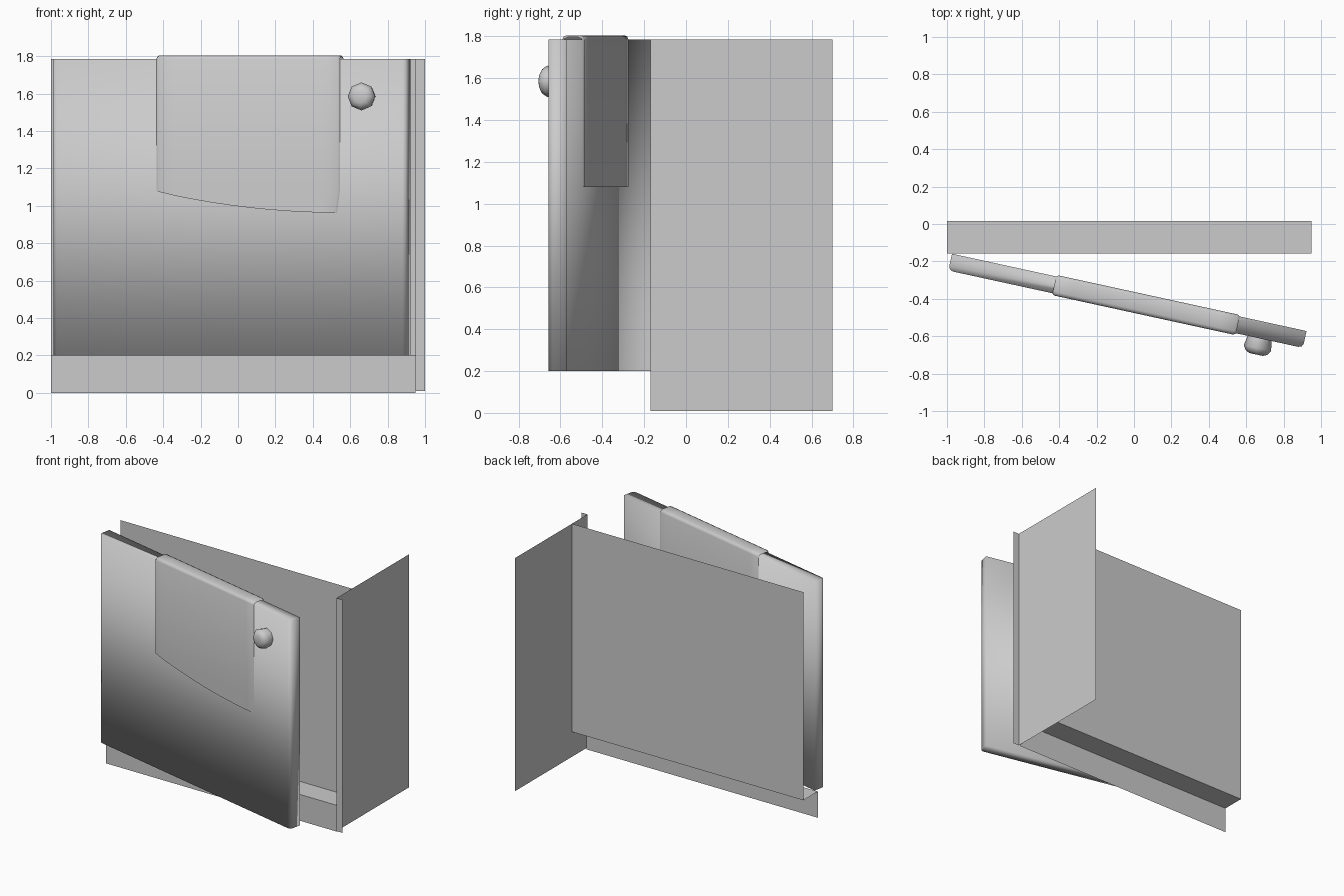
import bpy, bmesh, math
from mathutils import Vector

if "Cube" in bpy.data.objects:
    bpy.data.objects.remove(bpy.data.objects["Cube"])

ANGLE = math.radians(12.3)          # how far the door is swung open
HINGE = Vector((-0.973, -0.159, 0))
ALONG = Vector((math.cos(ANGLE), -math.sin(ANGLE), 0))
OUT = Vector((-math.sin(ANGLE), -math.cos(ANGLE), 0))
TOP = 1.785


def door_space(u, v, z):
    """Distance along the door, depth out of its back face, height."""
    return HINGE + ALONG * u + OUT * v + Vector((0, 0, z))


def loft(name, rows, closed=False, caps=False, smooth=None):
    """Skin quads between equal rows of points."""
    bm = bmesh.new()
    grid = [[bm.verts.new(p) for p in row] for row in rows]
    n = len(rows[0])
    for a, b in zip(grid, grid[1:]):
        for i in range(n if closed else n - 1):
            j = (i + 1) % n
            bm.faces.new((a[i], a[j], b[j], b[i]))
    if caps:
        bm.faces.new(grid[0])
        bm.faces.new(grid[-1])
    bmesh.ops.recalc_face_normals(bm, faces=bm.faces)
    mesh = bpy.data.meshes.new(name)
    bm.to_mesh(mesh)
    bm.free()
    obj = bpy.data.objects.new(name, mesh)
    bpy.context.collection.objects.link(obj)
    if smooth:
        bpy.ops.object.select_all(action='DESELECT')
        obj.select_set(True)
        bpy.context.view_layer.objects.active = obj
        bpy.ops.object.shade_smooth_by_angle(angle=math.radians(smooth))
    return obj


# Cabinet sheet: toe board, floor and back panel folded from one profile
fold = [(-0.158, 0.0), (-0.158, 0.2), (0.017, 0.2), (0.017, TOP)]
loft("cabinet_back_and_floor", [[(x, y, z) for y, z in fold] for x in (-1.0, 0.948)])

# Side panel with a narrow front flange turned outwards
plan = [(1.0, -0.17), (0.949, -0.17), (0.949, 0.7)]
loft("side_panel", [[(x, y, z) for x, y in plan] for z in (0.01, TOP)])

# Door slab, rounded on its two outer vertical edges, softly shaded all over
LEN, TH, B = 1.94, 0.092, 0.024
outline = [(0, 0), (0, TH - B), (B * 0.3, TH - B * 0.3), (B, TH),
           (LEN - B, TH), (LEN - B * 0.3, TH - B * 0.3), (LEN, TH - B), (LEN, 0)]
loft("door", [[door_space(u, v, z) for u, v in outline] for z in (0.2, TOP)],
     closed=True, caps=True, smooth=180)


# Towel draped over the door, with a curved front hem
def hem(t):
    return 0.963 + 0.113 * (1 - t) ** 2


U0, U1, STEPS = 0.57, 1.574, 10
rows = []
for k in range(-1, STEPS + 2):
    t = min(max(k / STEPS, 0), 1)
    edge = k < 0 or k > STEPS
    inset = 0.009 if edge else 0
    u = U0 + (U1 - U0) * t
    if not edge:
        u += 0.012 * ((t == 0) - (t == 1))
    vb, vf, top = -0.008 + inset, 0.102 - inset, 1.805 - inset
    low = u - 0.016 * (t == 1)
    rows.append([door_space(*p) for p in (
        (u, vb, 1.08), (u, vb, top - 0.02), (u, vb + 0.006, top - 0.006),
        (u, vb + 0.02, top), (u, vf - 0.02, top), (u, vf - 0.006, top - 0.006),
        (u, vf, top - 0.02), (u, vf, 1.08), (low, vf, hem(t)))])
loft("draped_towel", rows, smooth=50)

# Octagonal door knob
rings = []
for v, r in ((0.08, 0.063), (0.145, 0.075), (0.17, 0.058), (0.18, 0.036)):
    rings.append([door_space(1.703 + r * math.cos(i * math.pi / 4), v,
                             1.585 + r * math.sin(i * math.pi / 4)) for i in range(8)])
loft("door_knob", rings, closed=True, caps=True, smooth=50)
